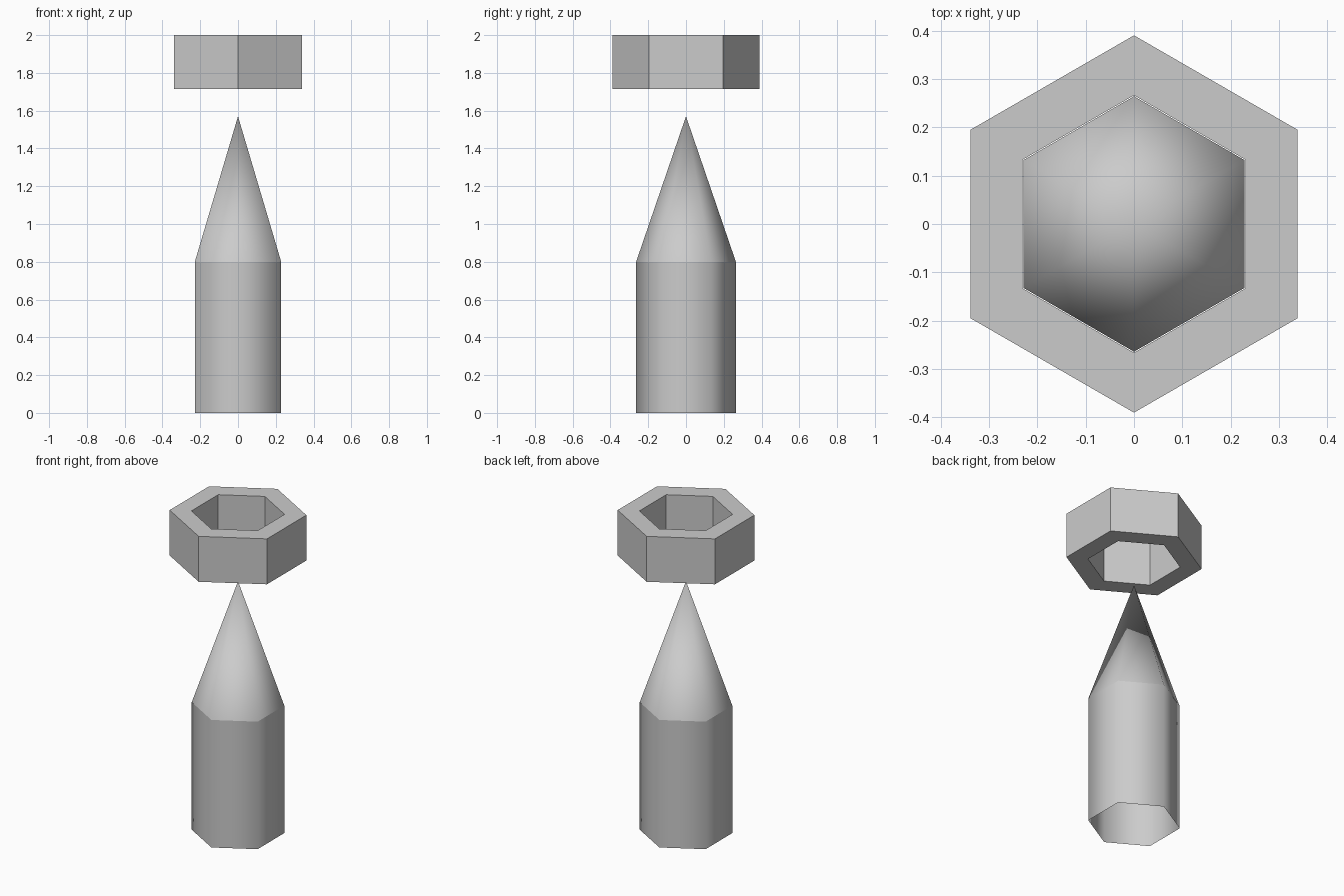
import bpy, bmesh
from math import pi, sin, cos

if "Cube" in bpy.data.objects:
    bpy.data.objects.remove(bpy.data.objects["Cube"])

SIDES = 6


def hex_ring(bm, radius, z):
    # Hexagon with corners pointing along +y and -y
    return [bm.verts.new((radius * cos(pi / 2 + i * 2 * pi / SIDES),
                          radius * sin(pi / 2 + i * 2 * pi / SIDES), z))
            for i in range(SIDES)]


def bridge(bm, a, b):
    for i in range(SIDES):
        j = (i + 1) % SIDES
        bm.faces.new((a[i], a[j], b[j], b[i]))


def finish(bm, name, smooth):
    for f in bm.faces:
        f.smooth = smooth
    mesh = bpy.data.meshes.new(name)
    bm.to_mesh(mesh)
    bm.free()
    obj = bpy.data.objects.new(name, mesh)
    bpy.context.collection.objects.link(obj)
    return obj


# Open hexagonal shaft
bm = bmesh.new()
bridge(bm, hex_ring(bm, 0.264, 0.0), hex_ring(bm, 0.264, 0.8))
finish(bm, "shaft", True)

# Pointed tip above the shaft
bm = bmesh.new()
base = hex_ring(bm, 0.264, 0.8)
apex = bm.verts.new((0, 0, 1.57))
for i in range(SIDES):
    bm.faces.new((base[i], base[(i + 1) % SIDES], apex))
finish(bm, "tip", True)

# Floating hexagonal collar with a hexagonal hole
bm = bmesh.new()
outer_low, outer_high = hex_ring(bm, 0.39, 1.715), hex_ring(bm, 0.39, 2.0)
inner_low, inner_high = hex_ring(bm, 0.266, 1.715), hex_ring(bm, 0.266, 2.0)
loop = [outer_low, outer_high, inner_high, inner_low]
for k in range(4):
    bridge(bm, loop[k], loop[(k + 1) % 4])
finish(bm, "collar", False)
